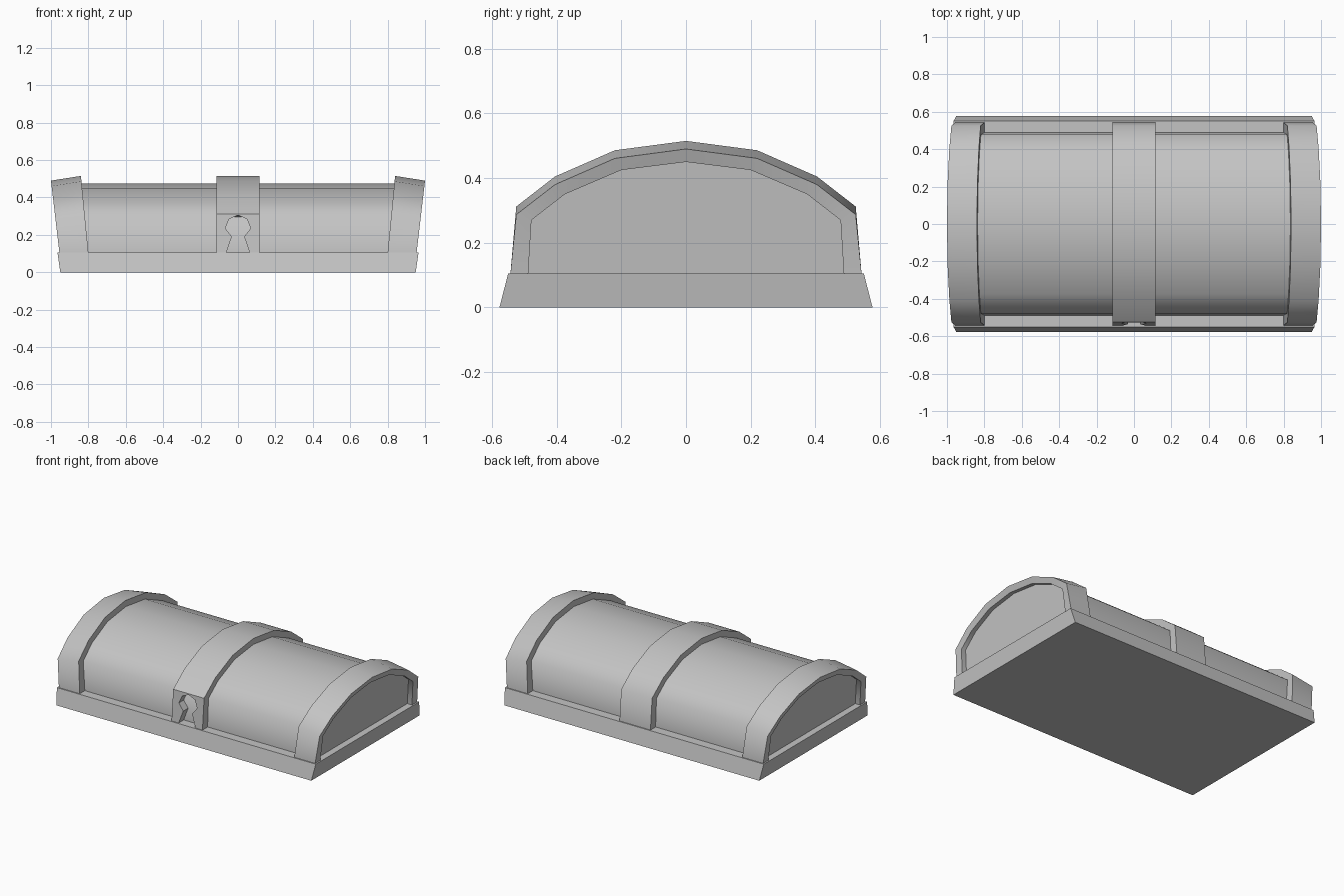
import bpy
import bmesh
import math

cube = bpy.data.objects.get("Cube")
if cube:
    bpy.data.objects.remove(cube, do_unlink=True)

GREY = (0.55, 0.55, 0.55, 1)
mat = bpy.data.materials.new("plain grey")
mat.use_nodes = True
mat.diffuse_color = GREY
mat.node_tree.nodes["Principled BSDF"].inputs["Base Color"].default_value = GREY


def loft(name, rings, smooth=None):
    """Skin a row of matching closed rings and cap both ends."""
    bm = bmesh.new()
    rows = [[bm.verts.new(p) for p in ring] for ring in rings]
    n = len(rows[0])
    for a, b in zip(rows, rows[1:]):
        for i in range(n):
            j = (i + 1) % n
            bm.faces.new((a[i], a[j], b[j], b[i]))
    bm.faces.new(rows[0])
    bm.faces.new(rows[-1])
    bmesh.ops.recalc_face_normals(bm, faces=bm.faces)
    mesh = bpy.data.meshes.new(name)
    bm.to_mesh(mesh)
    bm.free()
    mesh.materials.append(mat)
    obj = bpy.data.objects.new(name, mesh)
    bpy.context.collection.objects.link(obj)
    bpy.ops.object.select_all(action='DESELECT')
    obj.select_set(True)
    bpy.context.view_layer.objects.active = obj
    if smooth:
        bpy.ops.object.shade_smooth_by_angle(angle=math.radians(smooth))
    return obj


def arch(half):
    """Mirror half a profile, running front to back over the crown."""
    return [(-y, z) for y, z in half] + [(y, z) for y, z in half[-2::-1]]


BASE_TOP = 0.105
outer = arch([(0.543, BASE_TOP), (0.525, 0.312), (0.405, 0.405), (0.22, 0.486), (0, 0.515)])
inner = arch([(0.488, BASE_TOP), (0.478, 0.295), (0.375, 0.375), (0.2, 0.45), (0, 0.475)])


def rise(z, top):
    return (z - BASE_TOP) / (top - BASE_TOP)


# Base slab: front and back lean in, ends lean out slightly
def slab_ring(x, y, z):
    return [(-x, -y, z), (x, -y, z), (x, y, z), (-x, y, z)]


loft("base", [slab_ring(0.95, 0.577, 0), slab_ring(0.965, 0.55, BASE_TOP)])

# Barrel-shaped lid with slightly leaning end walls
loft("barrel_lid", [[(s * (0.92 + 0.035 * rise(z, 0.475)), y, z) for y, z in inner]
                    for s in (-1, 1)], smooth=50)

# End bands: flared outwards and dropping towards the ends
for side, s in (("left", 1), ("right", -1)):
    rings = []
    for (yo, zo), (yi, zi) in zip(outer, inner):
        drop = 0 if zo == BASE_TOP else 0.025
        rings.append([
            (s * (0.8 + 0.04 * rise(zi, 0.515)), yi, zi),
            (s * (0.8 + 0.04 * rise(zo, 0.515)), yo, zo),
            (s * (0.955 + 0.045 * rise(zo - drop, 0.49)), yo, zo - drop),
            (s * (0.955 + 0.03 * rise(zi - drop, 0.45)), yi, zi - drop)])
    loft(side + "_end_band", rings, smooth=50)

# Middle band, with its lowest front section made as the lock plate
W = 0.115
middle = [[(-W, yi, zi), (-W, yo, zo), (W, yo, zo), (W, yi, zi)]
          for (yo, zo), (yi, zi) in zip(outer, inner)]
loft("middle_band", middle[1:], smooth=50)
plate = loft("lock_plate", middle[:2])

# Keyhole cut through the lock plate
half_hole = [(0.068, 0.09), (0.033, 0.19), (0.068, 0.235), (0.047, 0.285)]
hole = half_hole + [(0, 0.305)] + [(-x, z) for x, z in reversed(half_hole)]
cutter = loft("keyhole_cutter", [[(x, y, z) for x, z in hole] for y in (-0.65, -0.4)])
cutter.hide_render = True
cut = plate.modifiers.new("keyhole", 'BOOLEAN')
cut.operation = 'DIFFERENCE'
cut.solver = 'EXACT'
cut.object = cutter
bpy.context.view_layer.objects.active = plate
bpy.ops.object.modifier_apply(modifier=cut.name)
bpy.data.objects.remove(cutter, do_unlink=True)
